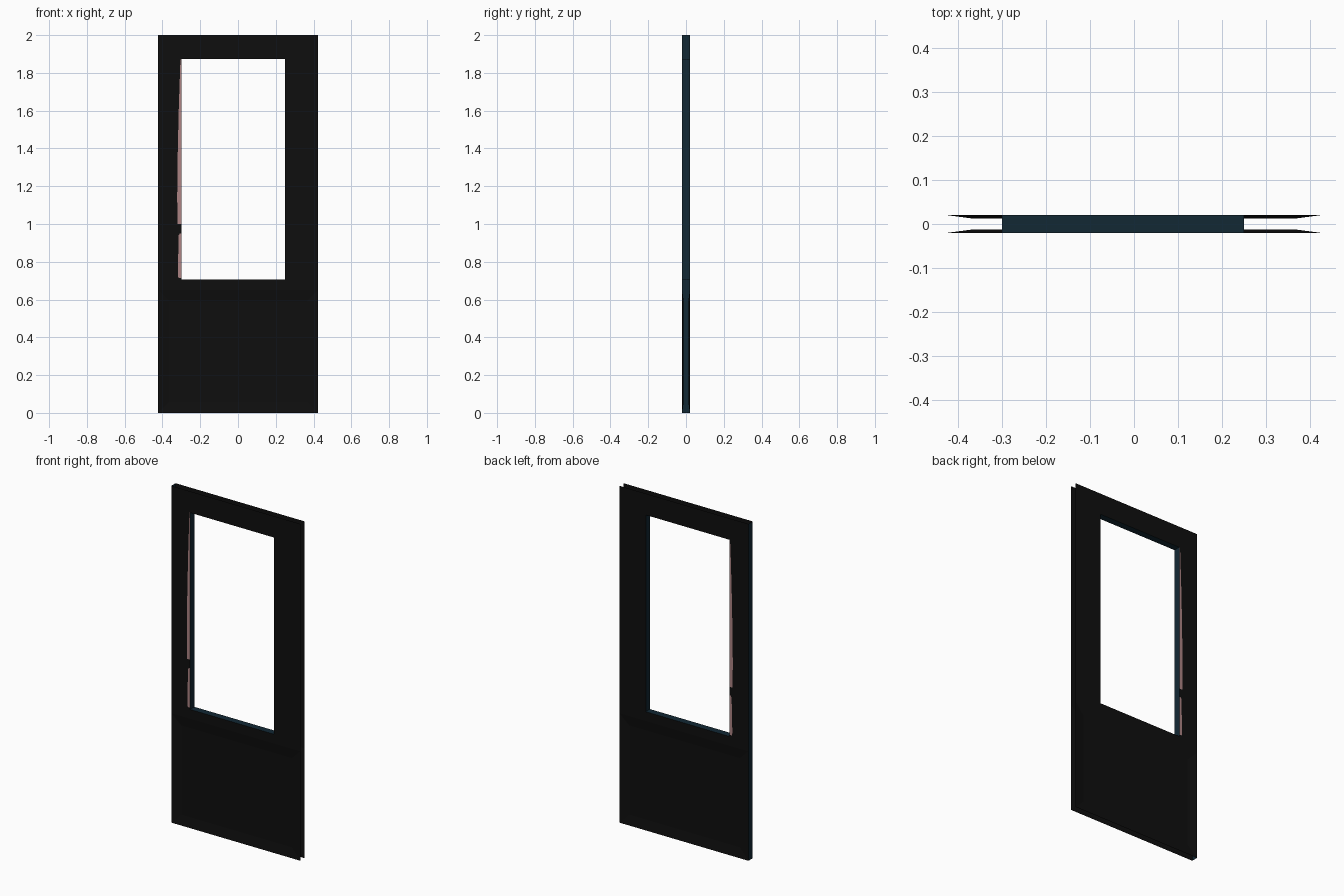
import bpy

if "Cube" in bpy.data.objects:
    bpy.data.objects.remove(bpy.data.objects["Cube"])

def mat(name, rgb):
    m = bpy.data.materials.new(name)
    m.diffuse_color = (*rgb, 1)
    m.use_nodes = True
    m.node_tree.nodes["Principled BSDF"].inputs["Base Color"].default_value = m.diffuse_color
    return m

BLACK = mat("black paint", (0.0045, 0.0045, 0.0045))
TEAL = mat("dark teal edge", (0.006, 0.021, 0.034))
PINK = mat("dusty pink", (0.42, 0.23, 0.23))

def make(name, verts, faces, material):
    me = bpy.data.meshes.new(name)
    me.from_pydata(verts, [], faces)
    me.materials.append(material)
    ob = bpy.data.objects.new(name, me)
    bpy.context.collection.objects.link(ob)
    return ob

W, H, T = 0.424, 2.0, 0.02            # half width, height, half thickness
WX0, WX1, WZ0, WZ1 = -0.30, 0.25, 0.705, 1.873   # window opening
PZ, BEV, DEP = 0.65, 0.06, 0.008      # lower recessed panel

def rect(x0, x1, z0, z1, y):
    return [(x0, y, z0), (x1, y, z0), (x1, y, z1), (x0, y, z1)]

def ring(a, b):
    """Four mitred quads joining two rectangles."""
    return [(a + i, a + (i + 1) % 4, b + (i + 1) % 4, b + i) for i in range(4)]

for side, s in (("front", -1), ("back", 1)):
    flip = (lambda f: f) if s < 0 else (lambda f: f[::-1])
    # open skin around the window
    v = rect(-W, W, PZ, H, s * T) + rect(WX0, WX1, WZ0, WZ1, s * T)
    make(side + "_window_skin", v, [flip(f) for f in ring(0, 4)], BLACK)
    # lower panel, bevelled inwards
    v = rect(-W, W, 0, PZ, s * T) + rect(-W + BEV, W - BEV, BEV, PZ - BEV, s * (T - DEP))
    make(side + "_lower_panel", v, [flip(f) for f in ring(0, 4) + [(4, 5, 6, 7)]], BLACK)
    # worn pink strips beside the window
    y = s * (T + 0.0005)
    for n, edge in (("upper", [(1.0, -0.32), (1.14, -0.322), (1.38, -0.319), (1.6, -0.314),
                               (1.84, -0.306), (WZ1, -0.303)]),
                    ("lower", [(0.715, -0.315), (0.73, -0.319), (0.94, -0.314), (0.95, -0.308)])):
        pts = [(WX0, y, edge[0][0]), (WX0, y, edge[-1][0])]
        pts += [(x, y, z) for z, x in reversed(edge)]
        f = tuple(range(len(pts)))
        make(f"{side}_{n}_strip", pts, [f[::-1] if s < 0 else f], PINK)

# window reveal between the two skins
v = rect(WX0, WX1, WZ0, WZ1, -T) + rect(WX0, WX1, WZ0, WZ1, T)
make("window_reveal", v, ring(0, 4), TEAL)

# closed left edge of the door
make("left_edge", [(-W, T, 0), (-W, -T, 0), (-W, -T, H), (-W, T, H)], [(0, 1, 2, 3)], TEAL)
